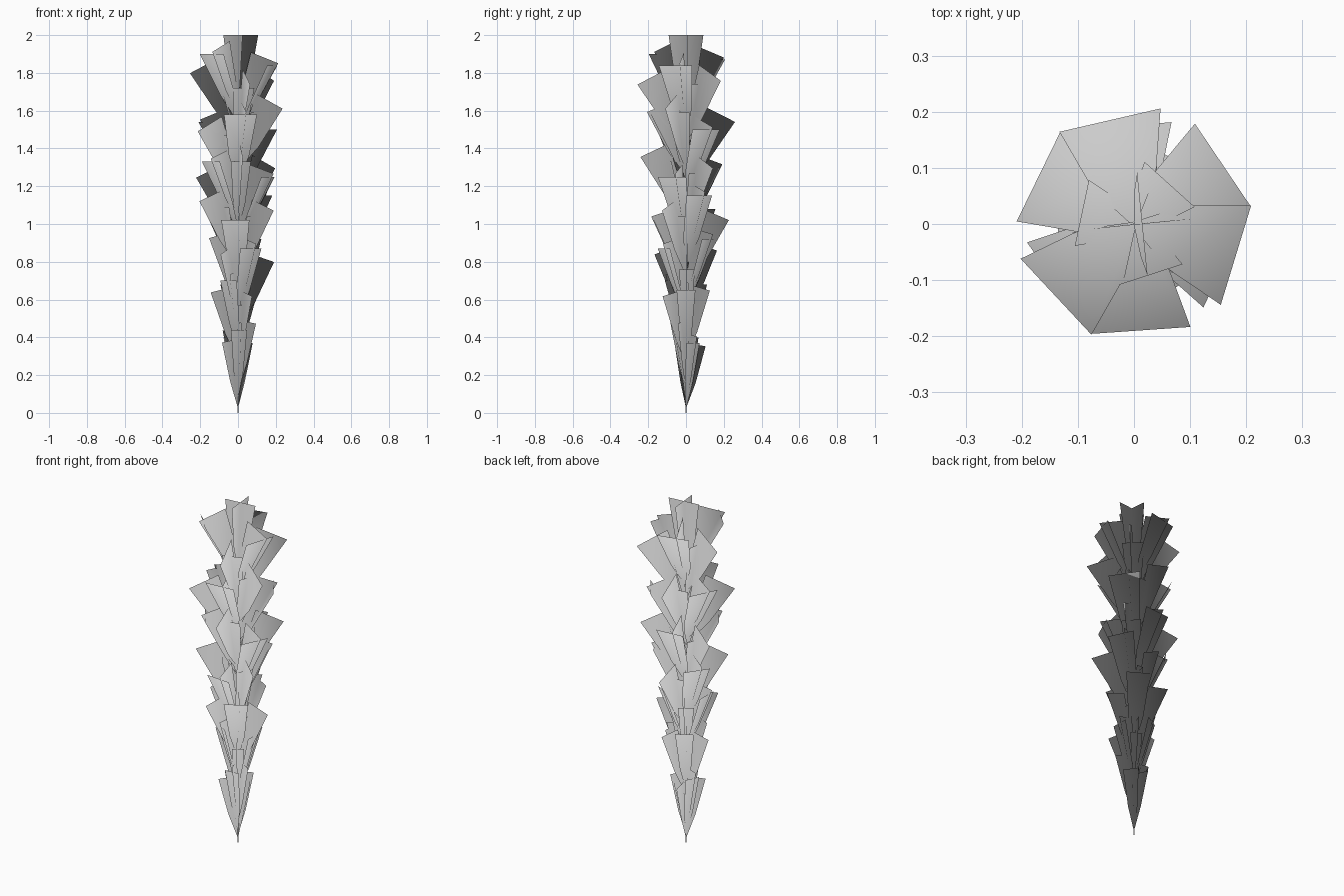
import bpy, bmesh
from math import sin, cos, radians
from mathutils import Vector

if "Cube" in bpy.data.objects:
    bpy.data.objects.remove(bpy.data.objects["Cube"])

# whorl: first azimuth, flat-leaf tip heights, edge-on tip heights, width, tip radius, leaf height
WHORLS = [
    (343, (1.84, 1.87, 1.90), (1.80, 1.84, 1.78), .185, .19, .36),
    (34, (1.50, 1.54, 1.58), (1.58, 1.53, 1.65), .175, .19, .36),
    (335, (1.25, 1.30, 1.33), (1.33, 1.28, 1.39), .165, .175, .36),
    (25, (1.15, 1.08, 1.02), (1.05, 1.15, 1.10), .15, .165, .37),
    (60, (.92, .90, .87), (.88, .86, .82), .13, .135, .37),
    (0, (.65, .68, .70), (.66, .65, .63), .10, .10, .37),
    (35, (.37, .40, .44), (.36, .38, .48), .085, .065, .36),
]


def leaf(bm, base, tip, side, width):
    """Flat leaf blade: narrow at the base, wide blunt tip."""
    left, right = [], []
    for t, k in ((0, .05), (.4, .62), (1, 1)):
        c = base.lerp(tip, t)
        left.append(bm.verts.new(c - side * width * k / 2))
        right.append(bm.verts.new(c + side * width * k / 2))
    bm.faces.new(left[::-1] + right)


def spray(bm, az, z, radius, tall, width, edge_on):
    """One leaf leaning outward, lying flat or standing edge-on."""
    a = radians(az)
    base = Vector((0, 0, max(z - tall, .03)))
    tip = Vector((cos(a) * radius, sin(a) * radius, z))
    side = Vector((-sin(a), cos(a), 0))
    if edge_on:
        side = side.cross((tip - base).normalized())
    leaf(bm, base, tip, side, width)


def make_object(name, bm, foliage=True):
    me = bpy.data.meshes.new(name)
    bm.to_mesh(me)
    bm.free()
    ob = bpy.data.objects.new(name, me)
    bpy.context.collection.objects.link(ob)
    if foliage:
        # soft foliage shading: normals lean up and outward
        for p in me.polygons:
            p.use_smooth = True
        me.normals_split_custom_set_from_vertices(
            [Vector((v.co.x * 2.5, v.co.y * 2.5, .8)).normalized() for v in me.vertices])
    return ob


# whorls: three flat and three edge-on leaves, each with a steeper crossing leaf
for n, (az0, flat_z, edge_z, width, radius, tall) in enumerate(WHORLS):
    bm = bmesh.new()
    for i in range(3):
        az = az0 + 120 * i
        spray(bm, az, flat_z[i], radius, tall, width, False)
        spray(bm, az + 8, flat_z[i] + .04, radius * .75, tall, width * .85, True)
        spray(bm, az + 61, edge_z[i], radius * .96, tall, width, True)
        spray(bm, az + 65, edge_z[i] - .06, radius * .5, tall, width * .65, False)
    make_object(f"leaf_whorl_{n + 1}", bm)

# crossed upright leaves at the crown
bm = bmesh.new()
for side in (Vector((1, .1, 0)), Vector((-.1, 1, 0))):
    leaf(bm, Vector((0, 0, 1.6)), Vector((.015, 0, 2)), side.normalized(), .185)
make_object("crown_leaves", bm)

# thin stem, pointed at the foot
bm = bmesh.new()
bmesh.ops.create_cone(bm, segments=4, radius1=.002, radius2=.008, depth=.2)
bmesh.ops.translate(bm, verts=bm.verts, vec=(0, 0, .1))
make_object("stem", bm, False)
